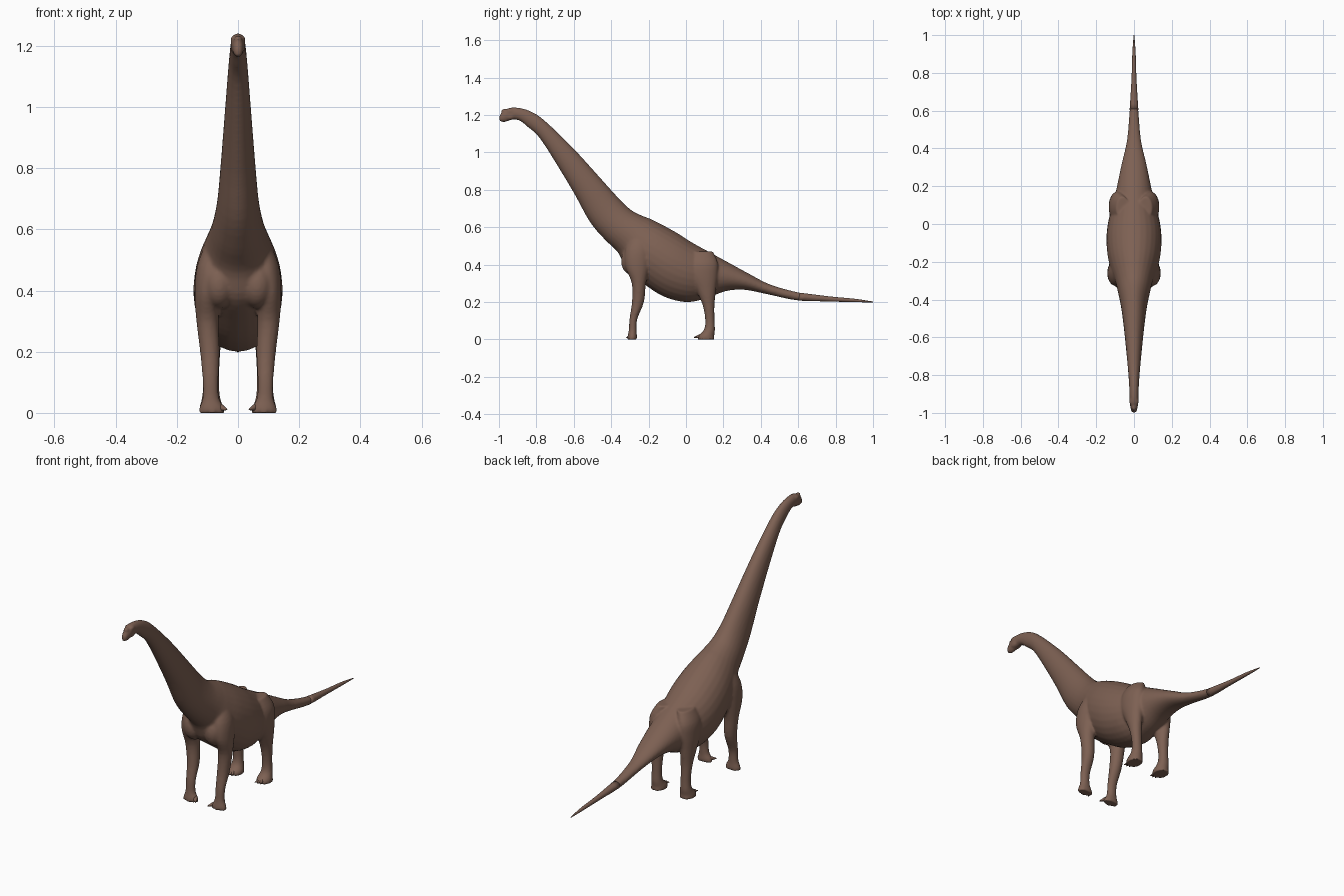
import bpy, bmesh
from math import sin, cos, pi, radians
from mathutils import Vector, Matrix

cube = bpy.data.objects.get("Cube")
if cube:
    bpy.data.objects.remove(cube, do_unlink=True)

hide = bpy.data.materials.new("brown hide")
hide.use_nodes = True
colour = (0.205, 0.118, 0.086, 1)
hide.diffuse_color = colour
shader = next(n for n in hide.node_tree.nodes if n.type == "BSDF_PRINCIPLED")
shader.inputs["Base Color"].default_value = colour
shader.inputs["Roughness"].default_value = 0.8


def spline(before, start, end, after, t):
    """Smooth interpolation between two section vectors."""
    return 0.5 * (2 * start + (end - before) * t
                  + (2 * before - 5 * start + 4 * end - after) * t ** 2
                  + (3 * start - before - 3 * end + after) * t ** 3)


def loft(bm, sections, sides=28, steps=4):
    """Skin elliptical sections, each given as (centre, half axis, half axis)."""
    last = len(sections) - 1
    smooth = []
    for i in range(last):
        near = [sections[max(i - 1, 0)], sections[i],
                sections[i + 1], sections[min(i + 2, last)]]
        for step in range(steps):
            smooth.append([spline(*parts, step / steps) for parts in zip(*near)])
    smooth.append(sections[last])
    rings = []
    for centre, across, along in smooth:
        angles = [2 * pi * k / sides for k in range(sides)]
        rings.append([bm.verts.new(centre + across * cos(a) + along * sin(a))
                      for a in angles])
    faces = [bm.faces.new(rings[0]), bm.faces.new(rings[-1])]
    for lower, upper in zip(rings, rings[1:]):
        for k in range(sides):
            n = (k + 1) % sides
            faces.append(bm.faces.new((lower[k], lower[n], upper[n], upper[k])))
    bmesh.ops.recalc_face_normals(bm, faces=faces)


def blob(bm, centre, size, tilt=0):
    """Ellipsoid tilted about the x axis."""
    place = (Matrix.Translation(centre) @ Matrix.Rotation(radians(tilt), 4, "X")
             @ Matrix.Diagonal((*size, 1)))
    bmesh.ops.create_uvsphere(bm, u_segments=24, v_segments=16, radius=1, matrix=place)


def body_section(top_y, top_z, low_y, low_z, half_width):
    top, low = Vector((0, top_y, top_z)), Vector((0, low_y, low_z))
    return (top + low) / 2, Vector((half_width, 0, 0)), (top - low) / 2


def leg_section(side, x, y, z, half_x, half_y):
    return (Vector((side * x, y, z)), Vector((half_x, 0, 0)), Vector((0, half_y, 0)))


def finish(bm, name):
    mesh = bpy.data.meshes.new(name)
    bm.to_mesh(mesh)
    bm.free()
    mesh.materials.append(hide)
    obj = bpy.data.objects.new(name, mesh)
    bpy.context.collection.objects.link(obj)
    bpy.ops.object.select_all(action="DESELECT")
    obj.select_set(True)
    bpy.context.view_layer.objects.active = obj
    bpy.ops.object.shade_smooth()
    return obj


# Spine from snout to tail: top y, top z, underside y, underside z, half width
spine = [
    (-1, 1.19, -.995, 1.165, .011), (-.987, 1.213, -.965, 1.163, .018),
    (-.95, 1.237, -.93, 1.175, .023), (-.9, 1.24, -.89, 1.17, .024),
    (-.83, 1.22, -.845, 1.135, .027), (-.755, 1.17, -.785, 1.08, .032),
    (-.6, 1.02, -.7, .95, .043), (-.46, .866, -.595, .775, .056),
    (-.355, .75, -.515, .63, .068), (-.29, .69, -.435, .535, .083),
    (-.23, .66, -.36, .46, .1), (-.19, .645, -.32, .37, .118),
    (-.12, .61, -.23, .3, .138), (-.04, .565, -.12, .23, .146),
    (.03, .52, 0, .2, .136), (.12, .47, .11, .22, .108),
    (.23, .41, .21, .258, .086), (.34, .35, .31, .266, .064),
    (.45, .294, .43, .243, .038), (.61, .25, .6, .208, .023),
    (.77, .23, .77, .203, .013), (.9, .218, .9, .2, .009),
]

# Leg profiles from sole to hip: x, y, z, half x, half y
fore_leg = [
    (.086, -.287, 0, .043, .026), (.086, -.287, .018, .04, .025),
    (.089, -.285, .05, .027, .021), (.09, -.281, .11, .026, .021),
    (.092, -.257, .2, .032, .032), (.1, -.252, .3, .036, .038),
    (.1, -.26, .39, .042, .064), (.088, -.255, .48, .046, .07),
    (.068, -.24, .56, .035, .05),
]
hind_leg = [
    (.087, .108, 0, .04, .046), (.087, .108, .02, .038, .043),
    (.088, .125, .05, .03, .03), (.088, .128, .1, .026, .025),
    (.089, .121, .18, .03, .031), (.091, .108, .26, .037, .052),
    (.091, .092, .34, .043, .077), (.084, .09, .41, .044, .08),
    (.06, .085, .47, .035, .06),
]

# Body, neck, head and legs fused into one skin
bm = bmesh.new()
loft(bm, [body_section(*row) for row in spine])
for side in (1, -1):
    for profile in (fore_leg, hind_leg):
        loft(bm, [leg_section(side, *row) for row in profile])
    # Breast muscle
    blob(bm, (side * .062, -.27, .43), (.06, .075, .09), -20)
    # Brow and cheek
    blob(bm, (side * .014, -.94, 1.222), (.011, .02, .013))
    blob(bm, (side * .013, -.935, 1.192), (.012, .024, .016), 25)
# Nasal crest
blob(bm, (0, -.972, 1.222), (.014, .016, .012))
body = finish(bm, "body")
remesh = body.modifiers.new("fuse", "REMESH")
remesh.mode = "VOXEL"
remesh.voxel_size = 0.0065
remesh.use_smooth_shade = True
soften = body.modifiers.new("soften", "SMOOTH")
soften.factor = 0.5
soften.iterations = 5

# Whip end of the tail
bm = bmesh.new()
loft(bm, [body_section(*row) for row in spine[-3:]]
     + [body_section(1, .203, 1, .198, .002)], sides=16)
finish(bm, "tail_tip")

# Claws: three fanned on each hind foot, one inside each forefoot
for side, label in ((1, "left"), (-1, "right")):
    for foot, x, y, fan in (("hind", .087, .064, (-25, 0, 25)),
                            ("fore", .06, -.305, (-35,))):
        bm = bmesh.new()
        for turn in fan:
            place = (Matrix.Translation((side * x, y + .02, .014))
                     @ Matrix.Rotation(radians(turn * side), 4, "Z")
                     @ Matrix.Translation((0, -.024, 0))
                     @ Matrix.Rotation(radians(100), 4, "X"))
            bmesh.ops.create_cone(bm, cap_ends=True, segments=12, radius1=.012,
                                  radius2=.002, depth=.034, matrix=place)
        finish(bm, f"{label}_{foot}_claws")
        bpy.ops.object.shade_smooth_by_angle()
